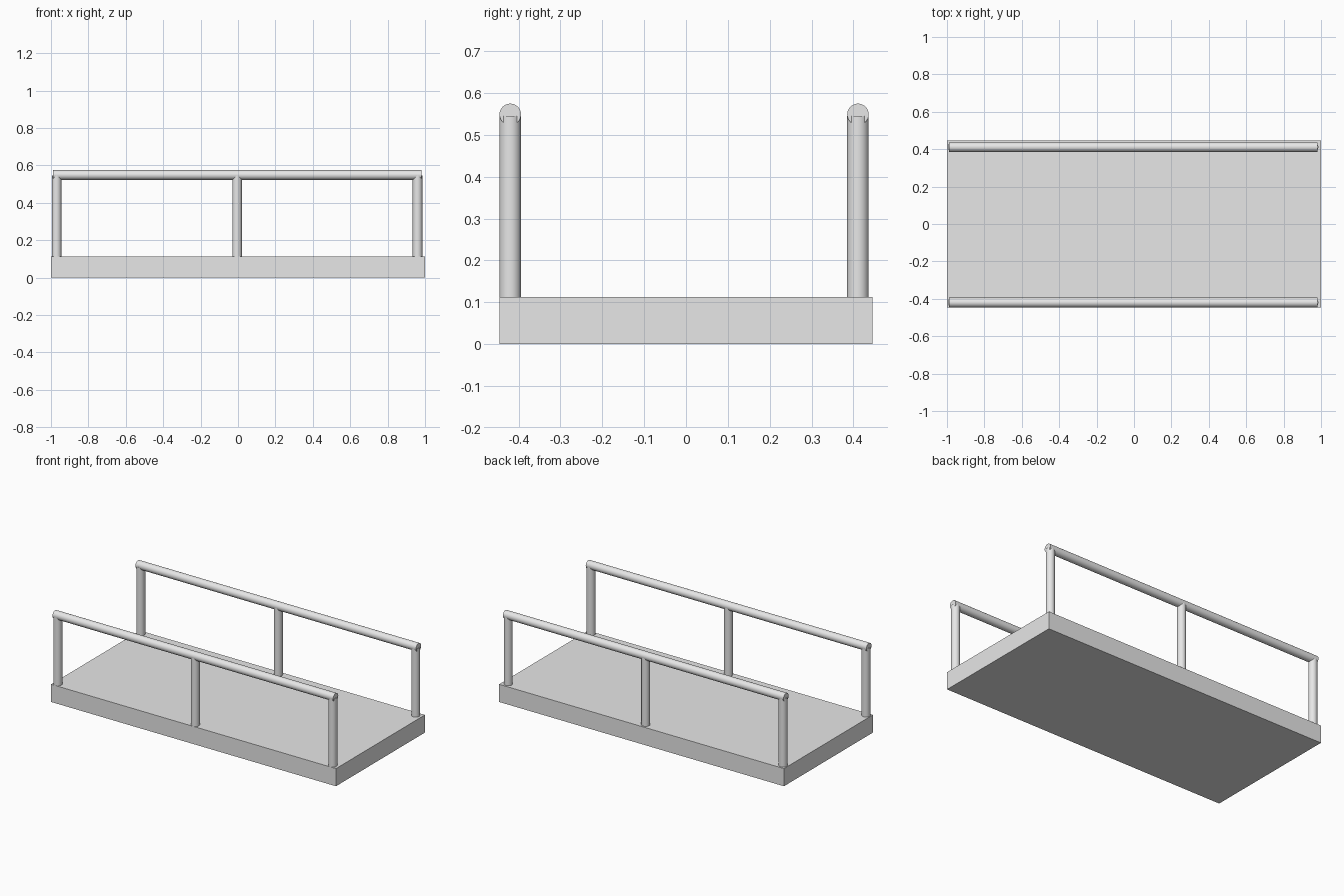
import bpy
import math

if "Cube" in bpy.data.objects:
    bpy.data.objects.remove(bpy.data.objects["Cube"])

# One plain grey for the whole platform
grey = bpy.data.materials.new("plain_grey")
grey.use_nodes = True
grey.diffuse_color = (0.8, 0.8, 0.8, 1)
grey.node_tree.nodes["Principled BSDF"].inputs["Base Color"].default_value = (0.8, 0.8, 0.8, 1)

DECK_TOP = 0.112
RADIUS = 0.0257
RAIL_Z = 0.549
POST_TOP = 0.545
RAIL_X = -0.005


def finish(name):
    obj = bpy.context.object
    obj.name = name
    obj.data.materials.append(grey)
    return obj


def tube(name, length, location, rotation=(0, 0, 0)):
    bpy.ops.mesh.primitive_cylinder_add(
        vertices=32, radius=RADIUS, depth=length, location=location, rotation=rotation)
    bpy.ops.object.shade_smooth_by_angle(angle=math.radians(40))
    return finish(name)


# Deck slab
bpy.ops.mesh.primitive_cube_add(size=1, location=(0, 0, DECK_TOP / 2))
deck = finish("deck")
deck.scale = (2, 0.892, DECK_TOP)

# Handrail with three posts along each long side
for side, y in (("front", -0.42), ("back", 0.411)):
    tube(side + "_handrail", 1.97, (RAIL_X, y, RAIL_Z), (0, math.pi / 2, 0))
    for place, offset in (("right", -0.965), ("middle", 0), ("left", 0.965)):
        tube(f"{side}_{place}_post", POST_TOP - DECK_TOP,
             (RAIL_X + offset, y, (POST_TOP + DECK_TOP) / 2))
